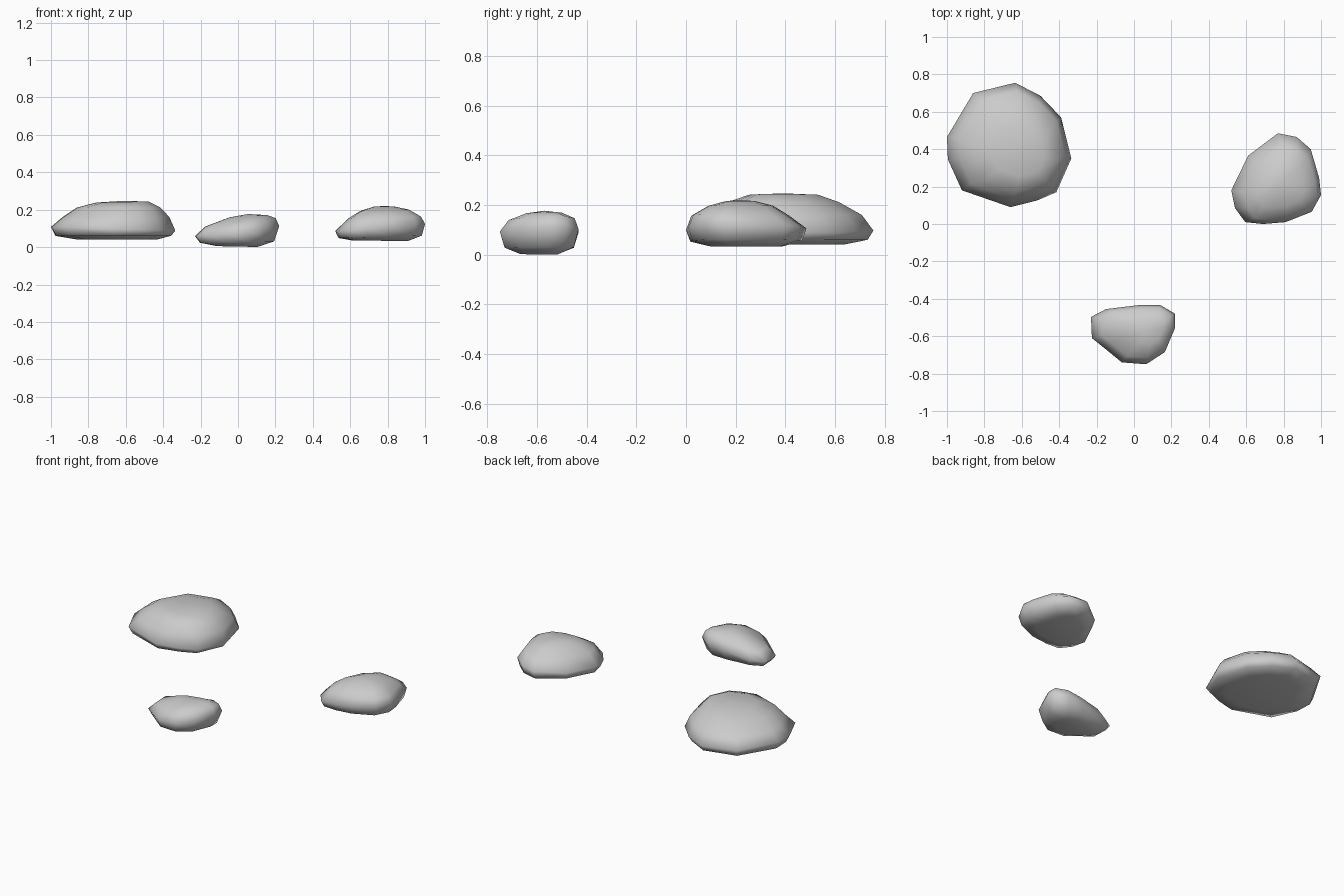
import bpy, bmesh

if "Cube" in bpy.data.objects:
    bpy.data.objects.remove(bpy.data.objects["Cube"])

def make_stone(name, outline, rings, top_z):
    """Loft a pebble: rings are the plan outline as (scale, dx, dy, z, slope_x)."""
    xs, ys = zip(*outline)
    cx, cy = (min(xs) + max(xs)) / 2, (min(ys) + max(ys)) / 2
    bm = bmesh.new()
    loops = []
    for s, dx, dy, z, slope in rings:
        loops.append([bm.verts.new((cx + dx + (x - cx) * s, cy + dy + (y - cy) * s,
                                    z + slope * (x - cx) * s)) for x, y in outline])
    n = len(outline)
    for a, b in zip(loops, loops[1:]):
        for i in range(n):
            j = (i + 1) % n
            bm.faces.new((a[i], a[j], b[j], b[i]))
    bm.faces.new(loops[0])
    # Slightly domed crown
    crown = bm.verts.new((cx + rings[-1][1], cy + rings[-1][2], top_z))
    for i in range(n):
        bm.faces.new((loops[-1][i], loops[-1][(i + 1) % n], crown))
    bmesh.ops.recalc_face_normals(bm, faces=bm.faces)
    for f in bm.faces:
        f.smooth = True
    mesh = bpy.data.meshes.new(name)
    bm.to_mesh(mesh)
    bm.free()
    bpy.context.collection.objects.link(bpy.data.objects.new(name, mesh))

# Large round stone, back left
make_stone("large_stone",
    [(-1, .465), (-.86, .70), (-.635, .755), (-.5, .685), (-.39, .57), (-.335, .35),
     (-.415, .17), (-.52, .125), (-.66, .09), (-.92, .18), (-.995, .345)],
    [(.65, .02, 0, .041, 0), (.93, 0, 0, .06, 0), (1, 0, 0, .098, -.03),
     (.86, .015, 0, .16, 0), (.67, .03, -.03, .212, 0), (.42, .05, -.03, .241, .02)], .247)

# Medium stone, right
make_stone("medium_stone",
    [(.52, .18), (.61, .365), (.77, .485), (.87, .465), (.945, .40), (.99, .245),
     (1, .155), (.95, .065), (.81, .01), (.69, 0), (.595, .01), (.54, .085)],
    [(.62, 0, 0, .034, -.01), (.93, 0, 0, .055, .03), (1, 0, 0, .105, .08),
     (.81, .023, -.025, .158, .03), (.54, .023, -.023, .197, .03), (.24, .023, -.023, .216, 0)], .22)

# Small wedge-shaped stone, front
make_stone("small_stone",
    [(-.23, -.497), (-.15, -.455), (.03, -.433), (.14, -.433), (.22, -.48), (.22, -.555),
     (.165, -.685), (.065, -.75), (-.065, -.74), (-.175, -.65), (-.225, -.61)],
    [(.48, 0, 0, .003, -.02), (.88, 0, 0, .027, .02), (1, 0, 0, .085, .12),
     (.84, .018, .01, .132, .12), (.45, .06, .02, .165, .06)], .177)
